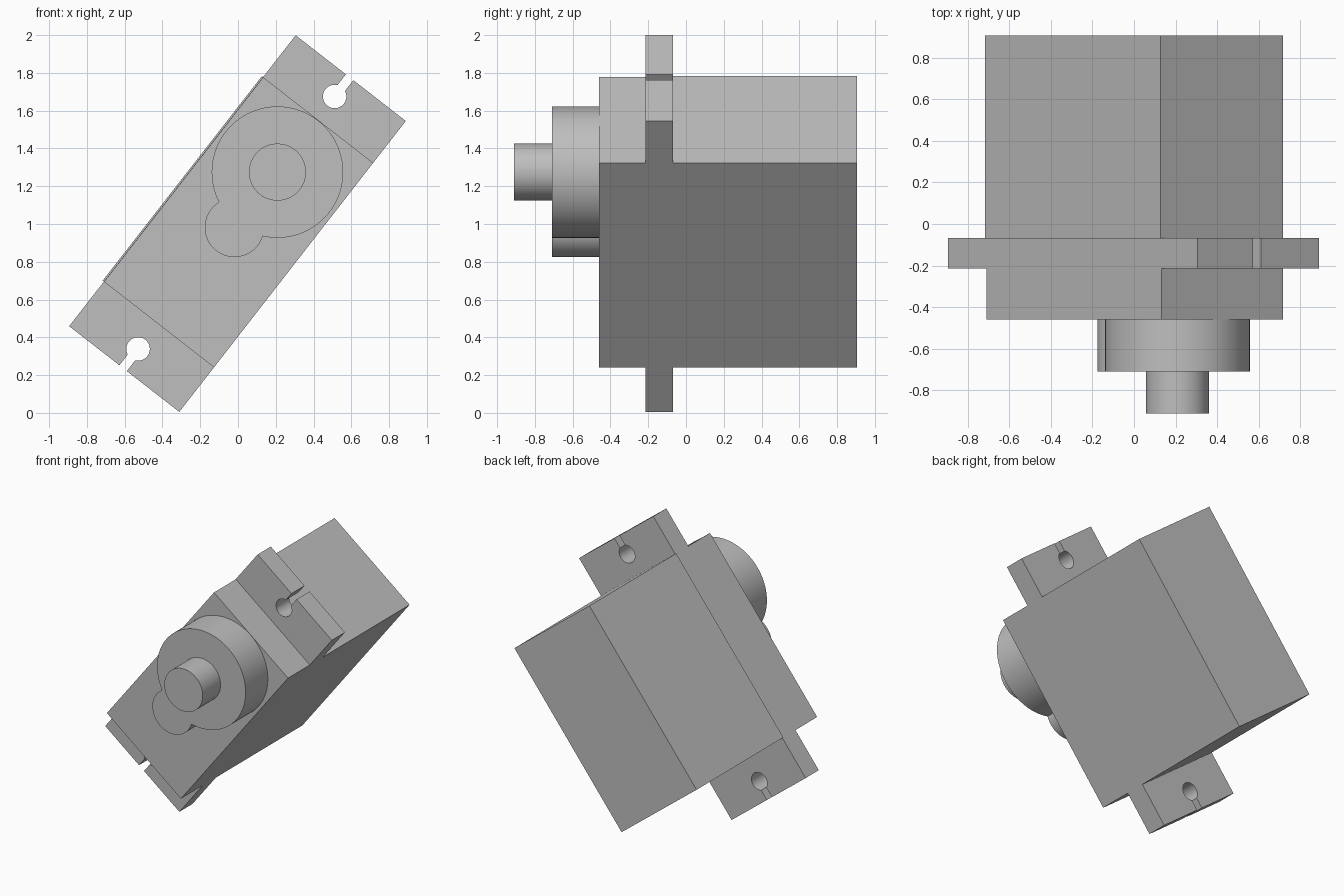
import bpy, bmesh
from math import sin, cos, acos, pi, radians
from mathutils import Vector

cube = bpy.data.objects.get("Cube")
if cube:
    bpy.data.objects.remove(cube, do_unlink=True)

grey = bpy.data.materials.new("light grey")
grey.use_nodes = True
grey.diffuse_color = (0.52, 0.52, 0.52, 1)
grey.node_tree.nodes["Principled BSDF"].inputs["Base Color"].default_value = grey.diffuse_color

# Tilted frame: u runs along the case, v runs across it
TILT = radians(52.1)
U = Vector((cos(TILT), 0, sin(TILT)))
V = Vector((sin(TILT), 0, -cos(TILT)))
CENTRE = Vector((0, 0, 1.0))


def prism(name, outline, y0, y1):
    """Extrude a (u, v) outline from y0 to y1."""
    bm = bmesh.new()
    verts = [bm.verts.new(CENTRE + U * u + V * v + Vector((0, y0, 0))) for u, v in outline]
    face = bm.faces.new(verts)
    ext = bmesh.ops.extrude_face_region(bm, geom=[face])["geom"]
    moved = [g for g in ext if isinstance(g, bmesh.types.BMVert)]
    bmesh.ops.translate(bm, vec=(0, y1 - y0, 0), verts=moved)
    bmesh.ops.recalc_face_normals(bm, faces=bm.faces)
    mesh = bpy.data.meshes.new(name)
    bm.to_mesh(mesh)
    bm.free()
    mesh.materials.append(grey)
    obj = bpy.data.objects.new(name, mesh)
    bpy.context.collection.objects.link(obj)
    bpy.ops.object.select_all(action='DESELECT')
    obj.select_set(True)
    bpy.context.view_layer.objects.active = obj
    bpy.ops.object.shade_smooth_by_angle(angle=radians(30))
    return obj


def rect(u0, u1, v0, v1):
    return [(u0, v0), (u1, v0), (u1, v1), (u0, v1)]


def arc(u, v, r, a0, a1, n):
    angles = [a0 + (a1 - a0) * i / n for i in range(n + 1)]
    return [(u + r * cos(a), v + r * sin(a)) for a in angles]


# Case, the rear section being a touch wider on one side
prism("front_case", rect(-0.677, 0.695, -0.372, 0.366), -0.46, -0.07)
prism("rear_case", rect(-0.677, 0.695, -0.381, 0.366), -0.07, 0.905)

# Mounting flange with an open keyhole at each end
END, HOLE_U, HOLE_V, HOLE_R, SLOT = 0.976, 0.847, -0.011, 0.062, 0.025
gap = pi / 2 - acos(SLOT / HOLE_R)


def keyhole_end(s):
    mouth = [(s * END, HOLE_V - s * SLOT)]
    turn = 0 if s > 0 else pi
    hole = arc(s * HOLE_U, HOLE_V, HOLE_R, turn + 2 * pi - gap, turn + gap, 40)
    return mouth + hole + [(s * END, HOLE_V + s * SLOT)]


flange = [(END, -0.373)] + keyhole_end(1) + [(END, 0.366), (-END, 0.366)]
flange += keyhole_end(-1) + [(-END, -0.373)]
prism("mounting_flange", flange, -0.215, -0.068)

# Gear housing: a large and a small disc joined in one outline
BIG_U, BIG_R, SMALL_U, SMALL_R, MID_V = 0.345, 0.348, -0.026, 0.157, -0.004
d = BIG_U - SMALL_U
a = acos((d * d + BIG_R ** 2 - SMALL_R ** 2) / (2 * d * BIG_R))
b = acos((d * d + SMALL_R ** 2 - BIG_R ** 2) / (2 * d * SMALL_R))
housing = arc(BIG_U, MID_V, BIG_R, a - pi, pi - a, 80)
housing += arc(SMALL_U, MID_V, SMALL_R, b, 2 * pi - b, 40)[1:-1]
prism("gear_housing", housing, -0.71, -0.46)

# Output shaft
prism("output_shaft", arc(BIG_U, MID_V, 0.151, 0, 2 * pi, 64)[:-1], -0.91, -0.71)
